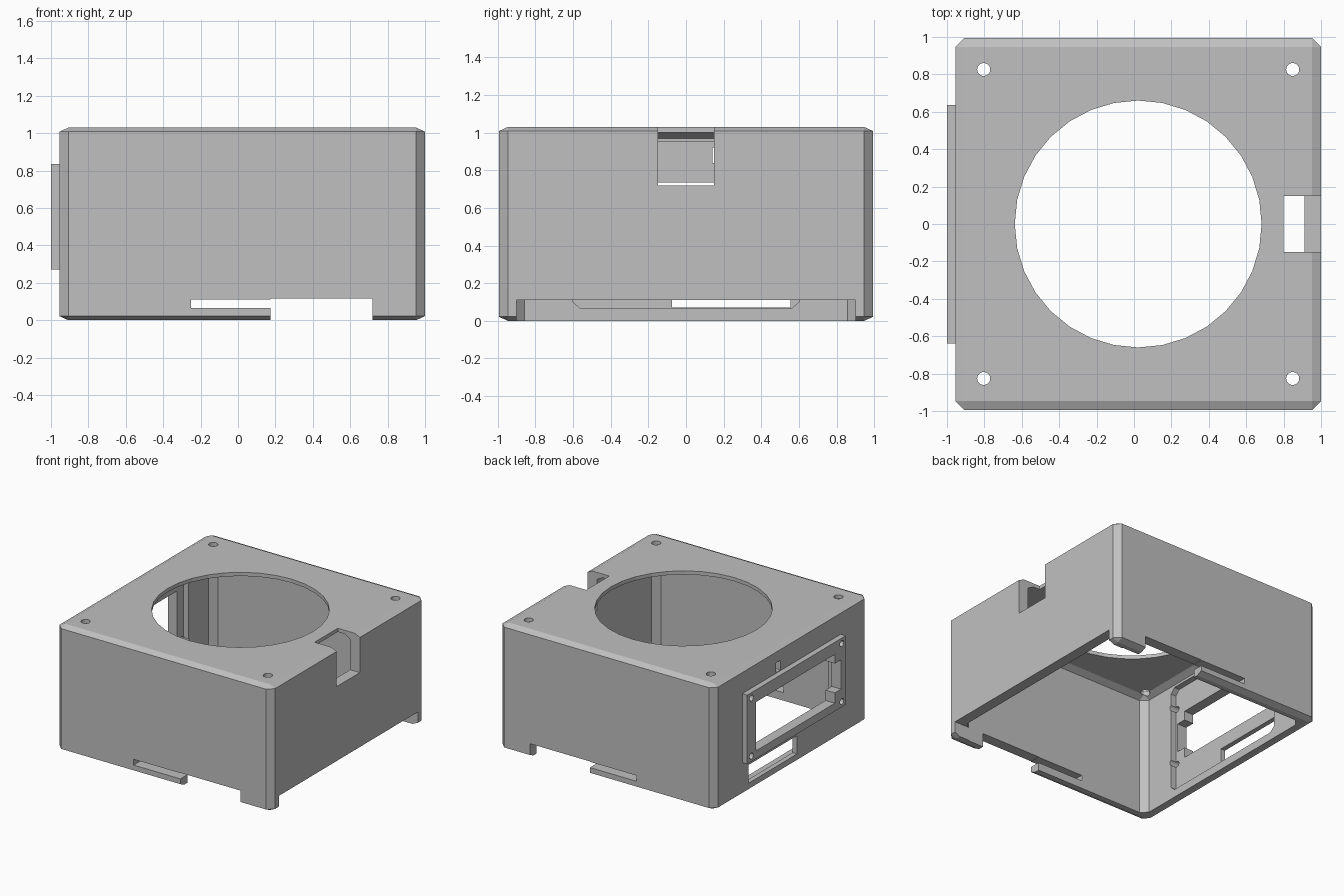
import bpy, bmesh
from mathutils import Vector

old = bpy.data.objects.get("Cube")
if old:
    bpy.data.objects.remove(old, do_unlink=True)

grey = bpy.data.materials.new("plain grey")
grey.use_nodes = True
GREY = (0.53, 0.53, 0.53, 1)
grey.diffuse_color = GREY
grey.node_tree.nodes["Principled BSDF"].inputs["Base Color"].default_value = GREY

CX = 0.0225          # centre of the shell, set off by the raised bezel
HX, HY, H = 0.9775, 0.995, 1.03
WALL = 0.088


def make(name, bm):
    bmesh.ops.recalc_face_normals(bm, faces=bm.faces)
    mesh = bpy.data.meshes.new(name)
    bm.to_mesh(mesh)
    bm.free()
    mesh.materials.append(grey)
    ob = bpy.data.objects.new(name, mesh)
    bpy.context.scene.collection.objects.link(ob)
    return ob


def hull(name, points):
    bm = bmesh.new()
    for p in points:
        bm.verts.new(p)
    bmesh.ops.convex_hull(bm, input=bm.verts)
    bmesh.ops.dissolve_limit(bm, angle_limit=0.01, verts=bm.verts, edges=bm.edges)
    return make(name, bm)


def box(name, x, y, z):
    return hull(name, [(a, b, c) for a in x for b in y for c in z])


def chamfered_box(name, hx, hy, z0, z1, c, cz):
    """Box whose twelve edges are all cut back."""
    pts = []
    for sx in (-1, 1):
        for sy in (-1, 1):
            for end, mid in ((z0, z0 + cz), (z1, z1 - cz)):
                pts += [(CX + sx * (hx - c), sy * (hy - c), end),
                        (CX + sx * hx, sy * (hy - c), mid),
                        (CX + sx * (hx - c), sy * hy, mid)]
    return hull(name, pts)


def cylinder(name, centre, radius, depth, sides, axis="Z"):
    bm = bmesh.new()
    bmesh.ops.create_cone(bm, cap_ends=True, segments=sides,
                          radius1=radius, radius2=radius, depth=depth)
    if axis == "X":
        for v in bm.verts:
            v.co = Vector((v.co.z, v.co.y, -v.co.x))
    bmesh.ops.translate(bm, verts=bm.verts, vec=centre)
    return make(name, bm)


def cut(target, cutters):
    """Subtract each cutter and bake the result."""
    for cutter in cutters:
        cutter.hide_render = True
        mod = target.modifiers.new("cut", "BOOLEAN")
        mod.operation = "DIFFERENCE"
        mod.solver = "EXACT"
        mod.object = cutter
        bpy.context.view_layer.objects.active = target
        bpy.ops.object.modifier_apply(modifier=mod.name)


# Hollow shell and raised bezel
shell = chamfered_box("shell", HX, HY, 0, H, 0.048, 0.022)
bezel = box("display_bezel", (-1, -0.94), (-0.64, 0.635), (0.27, 0.835))

cavity = chamfered_box("cavity_cutter", HX - WALL, HY - WALL, -0.5, 1.0, 0.05, 0.03)
shell_cuts = [cavity]

# Fan opening and its four screw holes
shell_cuts.append(cylinder("fan_cutter", (CX, 0, 1), 0.66, 0.4, 32))
for sx in (-1, 1):
    for sy in (-1, 1):
        shell_cuts.append(cylinder("screw_cutter", (CX + sx * 0.826, sy * 0.826, 1),
                                   0.035, 0.4, 16))

# Cable notch at the top of the side wall
shell_cuts.append(box("cable_cutter", (0.8, 1.2), (-0.15, 0.15), (0.72, 1.2)))

# Open foot of the side wall, and hooked cut-outs front and back
shell_cuts.append(box("side_foot_cutter", (0.8, 1.2), (-0.9, 0.9), (-0.1, 0.11)))
for s in (-1, 1):
    y = (s * 0.85, s * 1.1)
    shell_cuts.append(box("foot_cutter", (0.175, 0.72), y, (-0.1, 0.115)))
    shell_cuts.append(box("hook_cutter", (-0.25, 0.3), y, (0.065, 0.112)))

# Recess behind the display, with cut corners
recess = []
for x in (-0.915, -0.8):
    for sy in (-1, 1):
        recess += [(x, sy * 0.6, 0.1), (x, sy * 0.56, 0.065),
                   (x, sy * 0.6, 0.91), (x, sy * 0.56, 0.95)]
shell_cuts.append(hull("recess_cutter", recess))

# Slots in the wall above and below the display
shell_cuts.append(box("lower_slot_cutter", (-1.1, -0.8), (-0.075, 0.555), (0.07, 0.22)))
shell_cuts.append(box("upper_slot_cutter", (-1.1, -0.8), (0.14, 0.2), (0.84, 0.92)))

# Display window and its mounting holes pass through shell and bezel
window_cuts = [
    box("window_cutter", (-1.1, -0.8), (-0.5, 0.52), (0.335, 0.735)),
    box("window_end_cutter", (-1.1, -0.8), (-0.58, -0.4), (0.42, 0.66)),
]
for y in (-0.59, 0.58):
    for z in (0.315, 0.79):
        window_cuts.append(cylinder("mount_cutter", (-0.95, y, z), 0.025, 0.4, 12, "X"))

cut(shell, shell_cuts + window_cuts)
cut(bezel, window_cuts)
for cutter in shell_cuts + window_cuts:
    bpy.data.objects.remove(cutter, do_unlink=True)

# Crisp flat faces throughout
for ob in (shell, bezel):
    for poly in ob.data.polygons:
        poly.use_smooth = False
